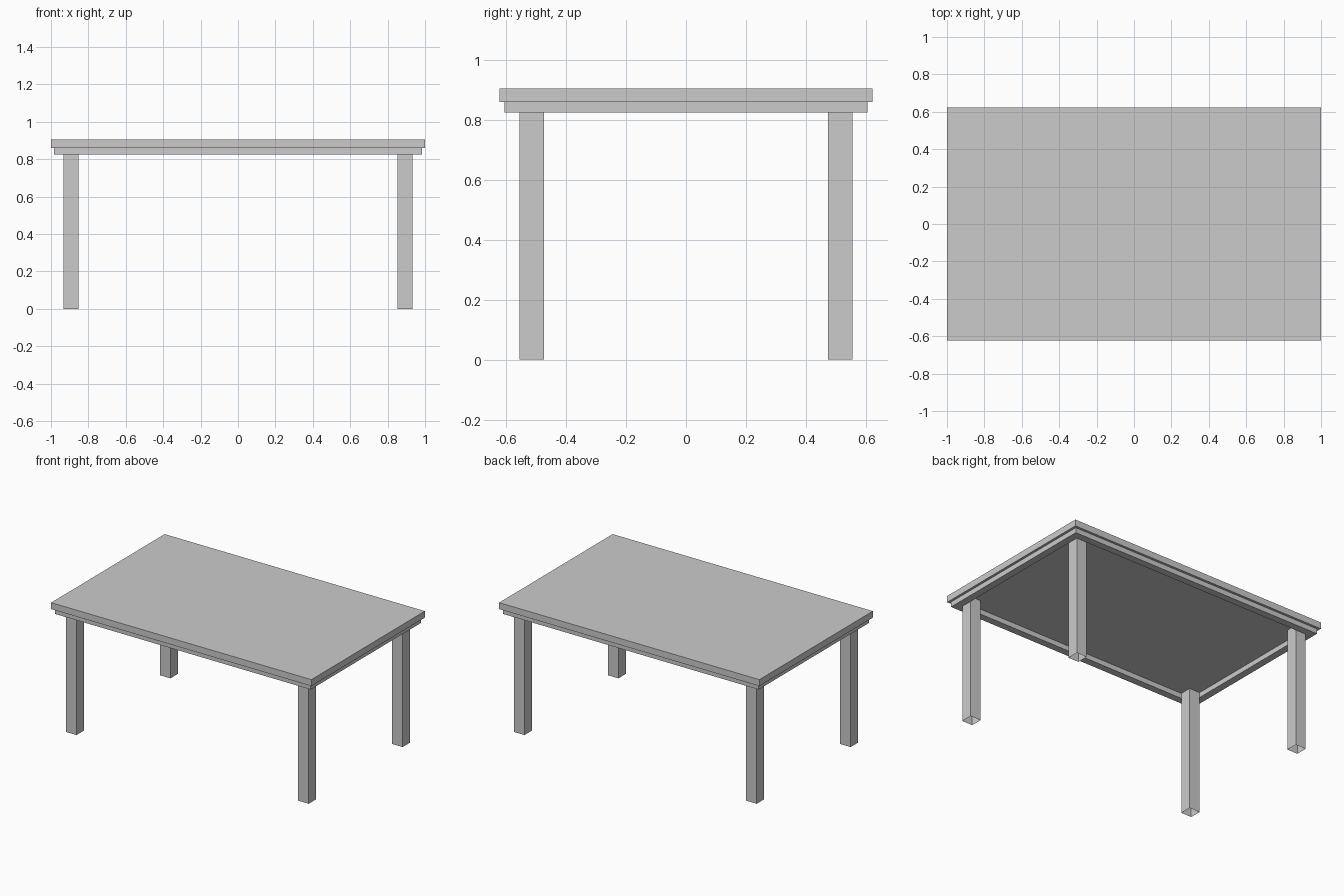
import bpy
import bmesh

cube = bpy.data.objects.get("Cube")
if cube:
    bpy.data.objects.remove(cube, do_unlink=True)

# Main heights and half sizes
TOP_Z, SLAB_Z, RAIL_Z = 0.906, 0.861, 0.826
HALF_X, HALF_Y = 1.0, 0.623
OVERHANG = 0.017
RAIL_W = 0.05
LEG = 0.081

grey = bpy.data.materials.new("plain grey")
grey.use_nodes = True
colour = (0.6, 0.6, 0.6, 1)
grey.diffuse_color = colour
grey.node_tree.nodes["Principled BSDF"].inputs["Base Color"].default_value = colour


def finish(name, bm):
    mesh = bpy.data.meshes.new(name)
    bm.to_mesh(mesh)
    bm.free()
    mesh.materials.append(grey)
    obj = bpy.data.objects.new(name, mesh)
    bpy.context.collection.objects.link(obj)
    return obj


def box(x0, x1, y0, y1, z0, z1):
    bm = bmesh.new()
    bmesh.ops.create_cube(bm, size=1)
    bmesh.ops.scale(bm, vec=(x1 - x0, y1 - y0, z1 - z0), verts=bm.verts)
    bmesh.ops.translate(bm, vec=((x0 + x1) / 2, (y0 + y1) / 2, (z0 + z1) / 2), verts=bm.verts)
    return bm


def end_faces(bm):
    bm.normal_update()
    return [f for f in bm.faces if abs(f.normal.z) > 0.9]


# Tabletop slab
finish("tabletop", box(-HALF_X, HALF_X, -HALF_Y, HALF_Y, SLAB_Z, TOP_Z))

# Rail frame under the slab: inset both ends, then bridge them through
rx, ry = HALF_X - OVERHANG, HALF_Y - OVERHANG
bm = box(-rx, rx, -ry, ry, RAIL_Z, SLAB_Z)
ends = end_faces(bm)
bmesh.ops.inset_individual(bm, faces=ends, thickness=RAIL_W, use_even_offset=True)
rims = [e for f in ends for e in f.edges]
bmesh.ops.delete(bm, geom=ends, context='FACES_ONLY')
bmesh.ops.bridge_loops(bm, edges=rims)
bmesh.ops.recalc_face_normals(bm, faces=bm.faces)
finish("rail_frame", bm)

# Four hollow, open-ended legs in the inner corners of the frame
lx, ly = rx - RAIL_W - LEG / 2, ry - RAIL_W - LEG / 2
for sx, side in ((-1, "right"), (1, "left")):
    for sy, end in ((-1, "front"), (1, "back")):
        cx, cy = sx * lx, sy * ly
        h = LEG / 2
        bm = box(cx - h, cx + h, cy - h, cy + h, 0, SLAB_Z)
        bmesh.ops.delete(bm, geom=end_faces(bm), context='FACES')
        finish(f"{end}_{side}_leg", bm)
